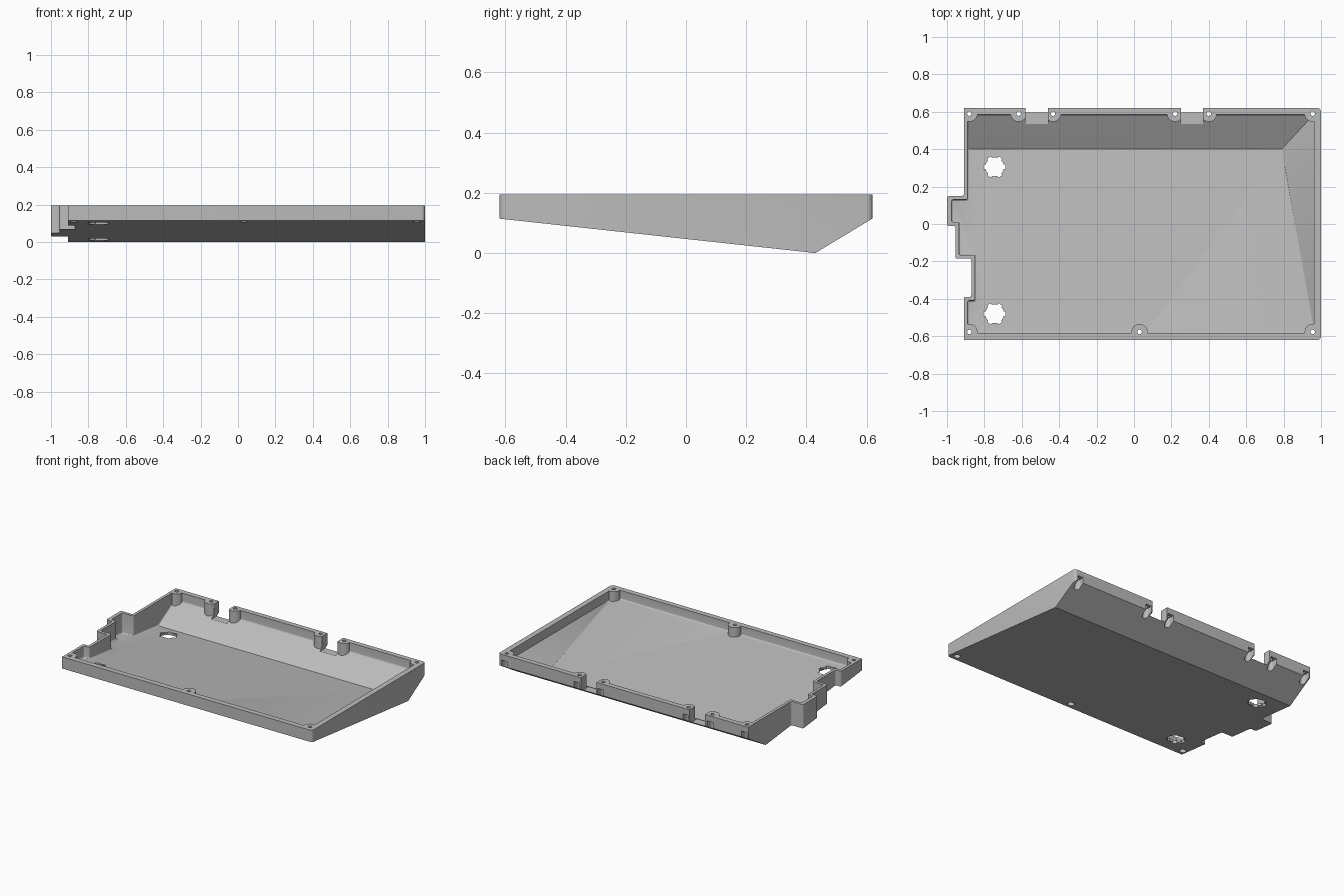
import bpy, bmesh, math
from mathutils import Vector, Matrix

cube = bpy.data.objects.get("Cube")
if cube:
    bpy.data.objects.remove(cube)

TOP, BREAK_Y, EDGE_Z = 0.195, 0.43, 0.115


def link(name, bm):
    bmesh.ops.recalc_face_normals(bm, faces=bm.faces)
    mesh = bpy.data.meshes.new(name)
    bm.to_mesh(mesh)
    bm.free()
    obj = bpy.data.objects.new(name, mesh)
    bpy.context.collection.objects.link(obj)
    return obj


def prism(name, pts, axis, lo, hi):
    """Extrude a 2D outline along one axis."""
    bm = bmesh.new()
    place = {"x": lambda a, b: (lo, a, b), "y": lambda a, b: (a, lo, b),
             "z": lambda a, b: (a, b, lo)}[axis]
    step = {"x": Vector((1, 0, 0)), "y": Vector((0, 1, 0)), "z": Vector((0, 0, 1))}[axis]
    face = bm.faces.new([bm.verts.new(place(*p)) for p in pts])
    ext = bmesh.ops.extrude_face_region(bm, geom=[face])
    verts = [v for v in ext["geom"] if isinstance(v, bmesh.types.BMVert)]
    bmesh.ops.translate(bm, verts=verts, vec=step * (hi - lo))
    return link(name, bm)


def cylinder(name, x, y, r, lo, hi):
    bm = bmesh.new()
    bmesh.ops.create_cone(bm, cap_ends=True, segments=32, radius1=r, radius2=r,
                          depth=hi - lo, matrix=Matrix.Translation((x, y, (lo + hi) / 2)))
    return link(name, bm)


def box(name, x0, x1, y0, y1, lo, hi):
    return prism(name, [(x0, y0), (x1, y0), (x1, y1), (x0, y1)], "z", lo, hi)


def bake(obj):
    bpy.context.view_layer.update()
    deps = bpy.context.evaluated_depsgraph_get()
    mesh = bpy.data.meshes.new_from_object(obj.evaluated_get(deps))
    obj.modifiers.clear()
    obj.data = mesh


def combine(obj, tool, op="DIFFERENCE"):
    mod = obj.modifiers.new(op, "BOOLEAN")
    mod.operation, mod.solver, mod.object = op, "EXACT", tool
    bake(obj)
    bpy.data.objects.remove(tool)


def bevel(obj, width, test):
    bm = bmesh.new()
    bm.from_mesh(obj.data)
    edges = [e for e in bm.edges if len(e.link_faces) == 2 and test(e)]
    bmesh.ops.bevel(bm, geom=edges, offset=width, segments=4, profile=0.5,
                    affect="EDGES", clamp_overlap=True)
    bm.to_mesh(obj.data)
    bm.free()


def upright(e):
    d = e.verts[0].co - e.verts[1].co
    return abs(d.x) + abs(d.y) < 1e-4


def outline(right, front, back, t):
    """Plan of the case with a stepped side; t is the side wall thickness."""
    return [(right, front), (right, back), (-0.91 + t, back), (-0.91 + t, 0.15 - t),
            (-0.995 + t, 0.15 - t), (-0.995 + t, -0.01 + t), (-0.955 + t, -0.01 + t),
            (-0.955 + t, -0.185 + t), (-0.87 + t, -0.185 + t), (-0.87 + t, -0.39 - t),
            (-0.91 + t, -0.39 - t), (-0.91 + t, front)]


# Outer shell: stepped plan cut to a wedge-shaped side profile
plan = outline(1.0, -0.62, 0.62, 0.0)
plan = [(-1.0 if x == -0.995 else x, y) for x, y in plan]
tray = prism("case_tray", plan, "z", -0.1, 0.3)
bevel(tray, 0.02, lambda e: upright(e) and e.verts[0].co.x > 0.9)
bevel(tray, 0.01, lambda e: upright(e) and e.verts[0].co.x < -0.8
      and abs(e.verts[0].co.y) < 0.5)
combine(tray, prism("wedge", [(-0.7, EDGE_Z + 0.008), (BREAK_Y, 0), (0.62, EDGE_Z),
                              (0.7, EDGE_Z + 0.046), (0.7, TOP), (-0.7, TOP)],
                    "x", -1.2, 1.2), "INTERSECT")

# Cavity with a rounded floor edge and a sloped corner on one side
cavity = prism("cavity", outline(0.962, -0.583, 0.585, 0.02), "z", -0.1, 0.4)
combine(cavity, prism("inner_wedge", [(-0.7, 0.146), (0.40, 0.025), (0.7, 0.199),
                                      (0.7, 0.3), (-0.7, 0.3)], "x", -1.2, 1.2), "INTERSECT")
bevel(cavity, 0.009, lambda e: e.calc_face_angle(0) > 0.75
      and min(v.co.z for v in e.verts) < 0.25)
combine(cavity, prism("corner_slope", [(0.79, 0.025), (1.1, 0.22), (1.1, -0.2), (0.79, -0.2)],
                      "y", -0.8, 0.8))

# Screw bosses left standing inside the cavity
back_screws = [(x, 0.59) for x in (-0.88, -0.617, -0.433, 0.22, 0.40, 0.955)]
front_screws = [(x, -0.577) for x in (-0.88, 0.03, 0.955)]
for x, y in back_screws + front_screws:
    combine(cavity, cylinder("boss", x, y, 0.043, -0.2, 0.5))
combine(tray, cavity)

# Cable notches in the back wall
for x0, x1 in ((-0.58, -0.46), (0.25, 0.37)):
    combine(tray, box("notch", x0, x1, 0.535, 0.7, 0.1, 0.4))

# Screw holes and head recesses; back recesses open through the wall
for x, y in back_screws + front_screws:
    combine(tray, cylinder("screw_hole", x, y, 0.012, -0.2, 0.4))
    combine(tray, cylinder("head_recess", x, y, 0.022, -0.2, 0.155))
for x, y in back_screws:
    combine(tray, box("open_recess", x - 0.0218, x + 0.0218, y, 0.7, -0.2, 0.155))

# Toothed round holes through the floor
for y in (0.305, -0.48):
    low = EDGE_Z * (BREAK_Y - y) / 1.05
    combine(tray, cylinder("round_hole", -0.745, y, 0.05, -0.2, 0.18))
    combine(tray, cylinder("hole_recess", -0.745, y, 0.058, -0.2, low + 0.01))
    for k in range(3):
        slot = box("slot", -0.059, 0.059, -0.012, 0.012, -0.2, 0.18)
        slot.data.transform(Matrix.Translation((-0.745, y, 0))
                            @ Matrix.Rotation(math.pi * k / 3, 4, "Z"))
        combine(tray, slot)

# Single grey plastic
mat = bpy.data.materials.new("grey_plastic")
mat.use_nodes = True
mat.diffuse_color = (0.5, 0.5, 0.5, 1)
mat.node_tree.nodes["Principled BSDF"].inputs["Base Color"].default_value = (0.5, 0.5, 0.5, 1)
tray.data.materials.clear()
tray.data.materials.append(mat)
for poly in tray.data.polygons:
    poly.material_index = 0
bpy.ops.object.select_all(action="DESELECT")
tray.select_set(True)
bpy.context.view_layer.objects.active = tray
bpy.ops.object.shade_smooth_by_angle(angle=math.radians(25))
